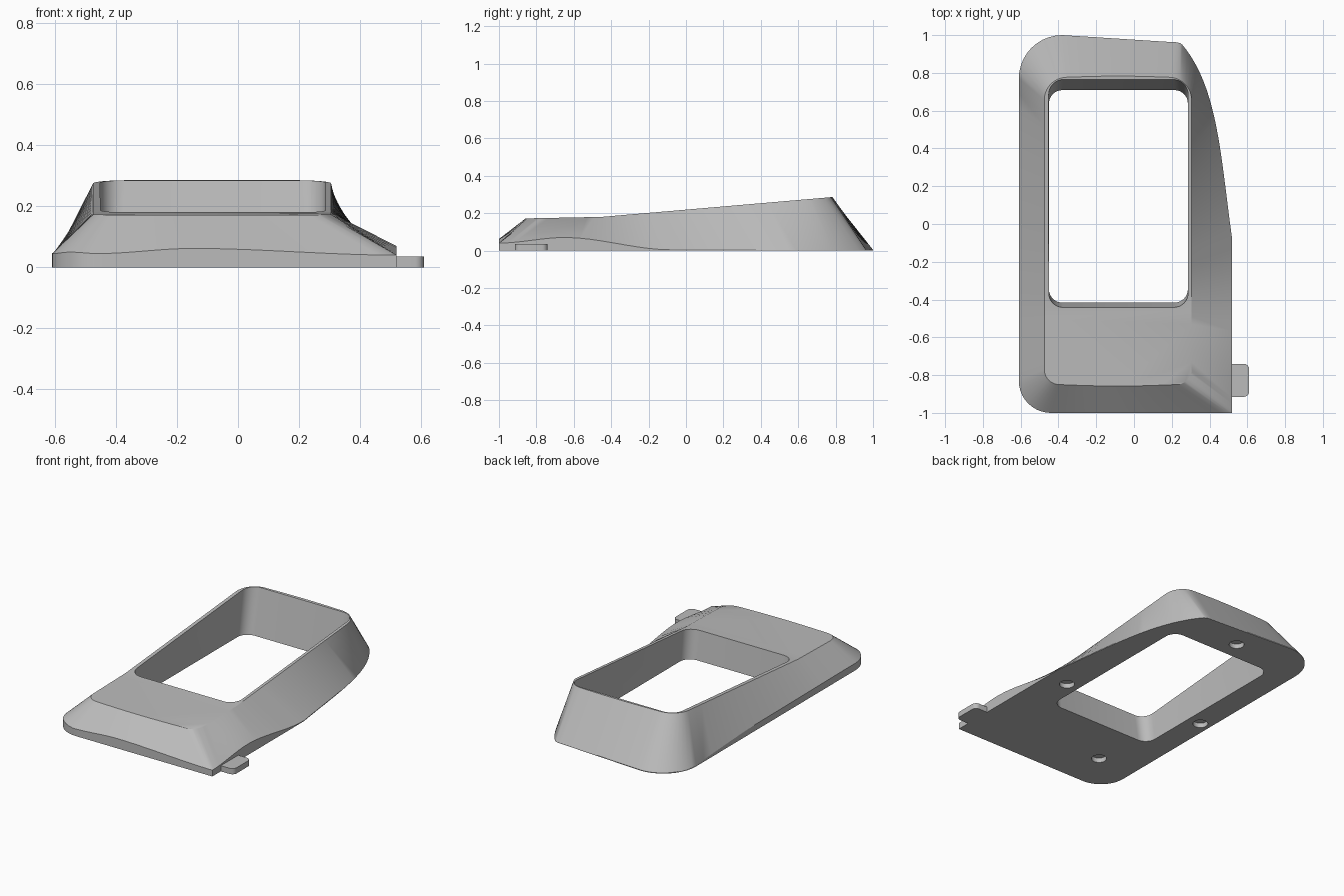
import bpy, bmesh, math
from mathutils import Vector, geometry

if "Cube" in bpy.data.objects:
    bpy.data.objects.remove(bpy.data.objects["Cube"])

grey = bpy.data.materials.new("plain_grey")
grey.use_nodes = True
COLOR = (0.5, 0.5, 0.5, 1)
grey.diffuse_color = COLOR
grey.node_tree.nodes["Principled BSDF"].inputs["Base Color"].default_value = COLOR


def make_object(name, bm):
    bmesh.ops.recalc_face_normals(bm, faces=bm.faces)
    mesh = bpy.data.meshes.new(name)
    bm.to_mesh(mesh)
    bm.free()
    mesh.materials.append(grey)
    obj = bpy.data.objects.new(name, mesh)
    bpy.context.collection.objects.link(obj)
    return obj


def arc(cx, cy, r, start, n=10):
    """Quarter circle, counter-clockwise from start degrees."""
    angles = [math.radians(start + 90 * i / n) for i in range(n + 1)]
    return [(cx + r * math.cos(a), cy + r * math.sin(a)) for a in angles]


def line(a, b, n, bulge=0):
    return [(a[0] + (b[0] - a[0]) * i / n,
             a[1] + (b[1] - a[1]) * i / n + bulge * math.sin(math.pi * i / n))
            for i in range(n + 1)]


def table(pairs, v):
    """Smoothly interpolated lookup."""
    if v <= pairs[0][0]:
        return pairs[0][1]
    for (a, p), (b, q) in zip(pairs, pairs[1:]):
        if v <= b:
            t = (v - a) / (b - a)
            return p + (q - p) * t * t * (3 - 2 * t)
    return pairs[-1][1]


CREASE = -0.45
LIP_FRONT = [(-.61, .045), (-.55, .05), (-.46, .045), (-.15, .062), (.52, .04)]
LIP_RIGHT = [(-1, .04), (-.65, .07), (-.08, .004)]
LIP_LEFT = [(-.8, .045), (.1, .04), (1, .004)]


def lip_height(x, y):
    if x > 0.5:
        return table(LIP_RIGHT, y)
    if y < -0.82:
        return table(LIP_FRONT, x)
    if x < -0.38:
        return table(LIP_LEFT, y)
    return 0.004


def top_height(y):
    if y < CREASE:
        return 0.18 + (y - CREASE) * 0.02
    return 0.18 + (y - CREASE) * 0.086


# Matching stretches of the base outline and the top outline
sweep = [tuple(p) for p in geometry.interpolate_bezier(
    Vector((.52, -.08)), Vector((.46, .33)), Vector((.45, .72)), Vector((.255, .95)), 25)]
side_low = line((.52, CREASE), (.52, -.08), 6)[:-1] + sweep[:20]
corner_low = sweep[19:] + [(.245, .957), (.232, .961), (.215, .963), (.2, .963)]
n_side, n_corner = len(side_low) - 1, len(corner_low) - 1
stretches = [
    (line((.46, -1), (.52, -1), 5)[:-1] + line((.52, -1), (.52, -.92), 5),
     arc(.225, -.77, .08, -90)),
    (line((.52, -.92), (.52, CREASE), 8), line((.305, -.77), (.305, CREASE), 8)),
    (side_low, line((.305, CREASE), (.305, .657), n_side)),
    (corner_low, arc(.185, .657, .12, 0, n_corner)),
    (line((.2, .963), (-.38, 1), 12), line((.185, .777), (-.355, .777), 12, .006)),
    (arc(-.38, .77, .23, 90), arc(-.355, .657, .12, 90)),
    (line((-.61, .77), (-.61, CREASE), 16), line((-.475, .657), (-.475, CREASE), 16)),
    (line((-.61, CREASE), (-.61, -.83), 6), line((-.475, CREASE), (-.475, -.77), 6)),
    (arc(-.44, -.83, .17, 180), arc(-.395, -.77, .08, 180)),
    (line((-.44, -1), (.46, -1), 24), line((-.395, -.85), (.225, -.85), 24, -.008)),
]
low, high, starts = [], [], []
for a, b in stretches:
    starts.append(len(low))
    low += a[:-1]
    high += b[:-1]

# Frame body: base outline, vertical lip, sloped flanks, creased top
bm = bmesh.new()
rings = [
    [bm.verts.new((x, y, 0)) for x, y in low],
    [bm.verts.new((x, y, lip_height(x, y))) for x, y in low],
    [bm.verts.new((x, y, top_height(y))) for x, y in high],
]
count = len(low)
for lower, upper in zip(rings, rings[1:]):
    for i in range(count):
        j = (i + 1) % count
        bm.faces.new((lower[i], lower[j], upper[j], upper[i]))
right, left = starts[2], starts[7]
bm.faces.new(rings[0][::-1])
bm.faces.new(rings[2][right:left + 1])
bm.faces.new(rings[2][left:] + rings[2][:right + 1])
body = make_object("frame_body", bm)


def rounded_rect(x0, x1, y0, y1, r):
    return (arc(x1 - r, y0 + r, r, -90, 8) + arc(x1 - r, y1 - r, r, 0, 8)
            + arc(x0 + r, y1 - r, r, 90, 8) + arc(x0 + r, y0 + r, r, 180, 8))


def prism(name, bottom, top, z0, z1):
    bm = bmesh.new()
    a = [bm.verts.new((x, y, z0)) for x, y in bottom]
    b = [bm.verts.new((x, y, z1)) for x, y in top]
    bm.faces.new(a[::-1])
    bm.faces.new(b)
    for i in range(len(a)):
        j = (i + 1) % len(a)
        bm.faces.new((a[i], a[j], b[j], b[i]))
    return make_object(name, bm)


def cut(target, cutter):
    mod = target.modifiers.new(cutter.name, 'BOOLEAN')
    mod.operation = 'DIFFERENCE'
    mod.solver = 'EXACT'
    mod.object = cutter
    bpy.context.view_layer.objects.active = target
    bpy.ops.object.modifier_apply(modifier=mod.name)
    bpy.data.objects.remove(cutter)


# Opening, flaring towards the top at its front and back
cut(body, prism("opening_cutter",
                rounded_rect(-.45, .285, -.412, .703, .07),
                rounded_rect(-.452, .287, -.461, .772, .08), -.03, .32))

# Shallow round sockets under the base
for x, y in [(-.1, .83), (.37, -.18), (-.54, -.03), (-.345, -.735)]:
    circle = [(x + .045 * math.cos(math.tau * i / 24),
               y + .045 * math.sin(math.tau * i / 24)) for i in range(24)]
    cut(body, prism("socket_cutter", circle, circle, -.02, .03))

# Side tab with rounded outer corners
outline = [(.51, -.915)] + arc(.58, -.885, .03, -90, 8) + arc(.58, -.77, .03, 0, 8) + [(.51, -.74)]
tab = prism("side_tab", outline, outline, 0, .036)

for obj in (body, tab):
    bpy.ops.object.select_all(action='DESELECT')
    obj.select_set(True)
    bpy.context.view_layer.objects.active = obj
    bpy.ops.object.shade_smooth_by_angle(angle=math.radians(28))
